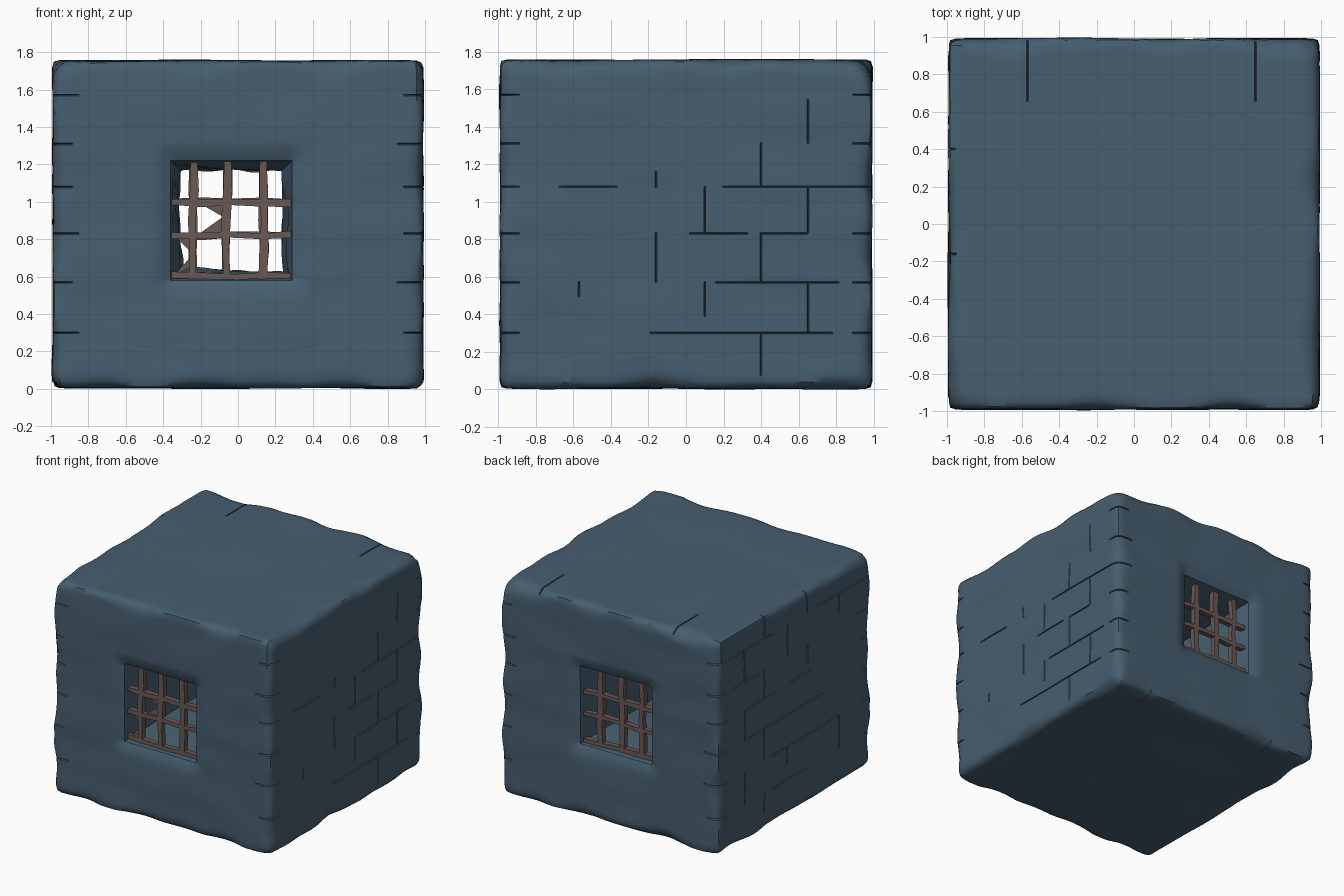
import bpy, bmesh, math, random
from mathutils import Vector, noise

if "Cube" in bpy.data.objects:
    bpy.data.objects.remove(bpy.data.objects["Cube"])

random.seed(4)
H, TOP = 0.99, 1.755                    # half width, height
BASE = 0.005
WX, WZ = (-0.36, 0.29), (0.58, 1.22)    # window opening
ROWS = (0.30, 0.57, 0.83, 1.08, 1.31, 1.57)
COLS = (-0.57, -0.16, 0.10, 0.40, 0.65)
LO, HI = Vector((-H, -H, BASE)), Vector((H, H, TOP))


def material(name, colour):
    m = bpy.data.materials.new(name)
    m.diffuse_color = (*colour, 1)
    m.use_nodes = True
    m.node_tree.nodes["Principled BSDF"].inputs["Base Color"].default_value = m.diffuse_color
    return m


STONE = material("slate blue stone", (0.062, 0.112, 0.160))
RUST = material("rusty brown iron", (0.140, 0.098, 0.090))


def finish(bm, name, mat, angle):
    bmesh.ops.recalc_face_normals(bm, faces=bm.faces)
    me = bpy.data.meshes.new(name)
    bm.to_mesh(me)
    bm.free()
    me.materials.append(mat)
    for p in me.polygons:
        p.use_smooth = True
    me.set_sharp_from_angle(angle=math.radians(angle))
    ob = bpy.data.objects.new(name, me)
    bpy.context.collection.objects.link(ob)
    return ob


def ticks(lo, hi, edges, seams):
    """Even grid lines, with exact window edges and narrow seam lines."""
    fixed = [lo, hi, *edges]
    for s in seams:
        fixed += [s - 0.005, s, s + 0.005]
    n = round((hi - lo) / 0.035)
    even = [lo + (hi - lo) * i / n for i in range(n + 1)]
    even = [e for e in even if min(abs(e - f) for f in fixed) > 0.012]
    return sorted({round(v, 4) for v in fixed + even})


def near(v, values):
    return any(abs(v - s) < 0.001 for s in values)


def seam_depth(p, axis):
    """Depth of the broken masonry joints on the sides and top."""
    along, height = (p.y, p.z) if axis == 0 else (p.x, p.z)
    edge = max(abs(along), 0) > 0.9
    if axis == 1 and abs(p.x) < 0.88:
        return 0
    if axis == 2:
        return 0.02 if near(p.x, (COLS[0], COLS[4])) and p.y > 0.66 else 0
    depth = 0
    if near(height, ROWS):
        if edge or noise.noise(p * 2.3 + Vector((3, 7, 1))) > 0.16:
            depth = 0.018
    if near(along, COLS):
        course = sum(height > r for r in ROWS)
        if (course + COLS.index(min(COLS, key=lambda c: abs(c - along)))) % 2:
            if noise.noise(p * 1.5 + Vector((9, 2, 5))) > 0.12:
                depth = 0.018
    return depth


def weather(p):
    """Worn, rounded corners, uneven faces, joints and a dished window."""
    n = noise.noise(p * 3.1)
    r = 0.025 + 0.085 * max(0, min(1, 0.45 + n))
    c = Vector([min(max(p[i], LO[i] + r), HI[i] - r) for i in range(3)])
    d = p - c
    normal = d.normalized()
    q = c + normal * r
    wave = 0.008 * noise.noise(Vector((p.x * 2, p.y * 2, p.z * 5)) + Vector((5, 5, 5)))
    q += normal * wave
    for axis in range(3):
        if p[axis] in (LO[axis], HI[axis]) or min(abs(p[axis] - LO[axis]), abs(p[axis] - HI[axis])) < 1e-3:
            s = -1 if p[axis] > (LO[axis] + HI[axis]) / 2 else 1
            q[axis] += s * seam_depth(p, axis)
    if abs(abs(p.y) - H) < 1e-3:
        dx = max(WX[0] - p.x, p.x - WX[1], 0)
        dz = max(WZ[0] - p.z, p.z - WZ[1], 0)
        t = max(0, 1 - math.hypot(dx, dz) / 0.11)
        q.y -= math.copysign(0.035 * t * t, p.y)
    return q


def tunnel(p):
    """Window passage narrowing a little towards the middle."""
    t = min(1, (H - abs(p.y)) / 0.3)
    cx, cz = sum(WX) / 2, sum(WZ) / 2
    k = 1 - 0.13 * t * (1 + 0.8 * noise.noise(p * 4))
    return Vector((cx + (p.x - cx) * k, p.y, cz + (p.z - cz) * k))


# Stone block: six worn faces plus the passage walls
bm = bmesh.new()
verts = {}


def vert(p, shape):
    key = tuple(round(v, 3) for v in p)
    if key not in verts:
        verts[key] = bm.verts.new(shape(p))
    return verts[key]


def patch(us, vs, place, shape, skip=lambda u, v: False):
    for u0, u1 in zip(us, us[1:]):
        for v0, v1 in zip(vs, vs[1:]):
            if not skip((u0 + u1) / 2, (v0 + v1) / 2):
                bm.faces.new([vert(Vector(place(u, v)), shape) for u, v in
                              ((u0, v0), (u1, v0), (u1, v1), (u0, v1))])


xs = ticks(-H, H, WX, COLS)
ys = ticks(-H, H, (), COLS)
zs = ticks(BASE, TOP, WZ, ROWS)


def in_window(x, z):
    return WX[0] < x < WX[1] and WZ[0] < z < WZ[1]


for s in (-H, H):
    patch(xs, zs, lambda x, z: (x, s, z), weather, in_window)
    patch(ys, zs, lambda y, z: (s, y, z), weather)
for z in (BASE, TOP):
    patch(xs, ys, lambda x, y: (x, y, z), weather)

wxs = [x for x in xs if WX[0] <= x <= WX[1]]
wzs = [z for z in zs if WZ[0] <= z <= WZ[1]]
depths = [-H, -0.88, -0.78, -0.69, -0.35, 0, 0.35, 0.69, 0.78, 0.88, H]
for x in WX:
    patch(depths, wzs, lambda y, z: (x, y, z), tunnel)
for z in WZ:
    patch(depths, wxs, lambda y, x: (x, y, z), tunnel)
finish(bm, "stone_block", STONE, 38)


# Window grates: slightly bent square bars
def bar(bm, a, b, width):
    a, b = Vector(a), Vector(b)
    side = Vector((0, 1, 0)).cross(b - a).normalized()
    depth = Vector((0, 1, 0))
    rings = []
    for i in range(5):
        c = a.lerp(b, i / 4) + side * random.uniform(-0.008, 0.008)
        w = width * random.uniform(0.4, 0.62)
        rings.append([bm.verts.new(c + side * w * u + depth * 0.022 * v)
                      for u, v in ((-1, -1), (1, -1), (1, 1), (-1, 1))])
    for r0, r1 in zip(rings, rings[1:]):
        for i in range(4):
            j = (i + 1) % 4
            bm.faces.new((r0[i], r0[j], r1[j], r1[i]))
    bm.faces.new(rings[0])
    bm.faces.new(rings[-1])


for name, y in (("front_grate", -0.90), ("back_grate", 0.90)):
    bm = bmesh.new()
    for x in (-0.24, -0.06, 0.135):
        bar(bm, (x, y, WZ[0]), (x, y, WZ[1]), 0.042)
    for z in (1.0, 0.82, 0.605):
        bar(bm, (WX[0], y, z), (WX[1], y, z), 0.036)
    finish(bm, name, RUST, 30)

# Torn metal webs caught in the front grate
bm = bmesh.new()
webs = (((-0.22, 1.0), (-0.06, 1.0), (-0.08, 0.92)),
        ((-0.06, 1.0), (-0.06, 0.82), (-0.08, 0.92)),
        ((-0.22, 0.82), (-0.06, 0.82), (-0.08, 0.92)),
        ((-0.35, 0.83), (-0.24, 0.83), (-0.24, 0.72)),
        ((-0.35, 0.60), (-0.24, 0.72), (-0.24, 0.66)))
for tri in webs:
    f, b = [[bm.verts.new((x, y, z)) for x, z in tri] for y in (-0.904, -0.896)]
    bm.faces.new(f)
    bm.faces.new(b)
    for i in range(3):
        j = (i + 1) % 3
        bm.faces.new((f[i], f[j], b[j], b[i]))
finish(bm, "torn_web", RUST, 30)
